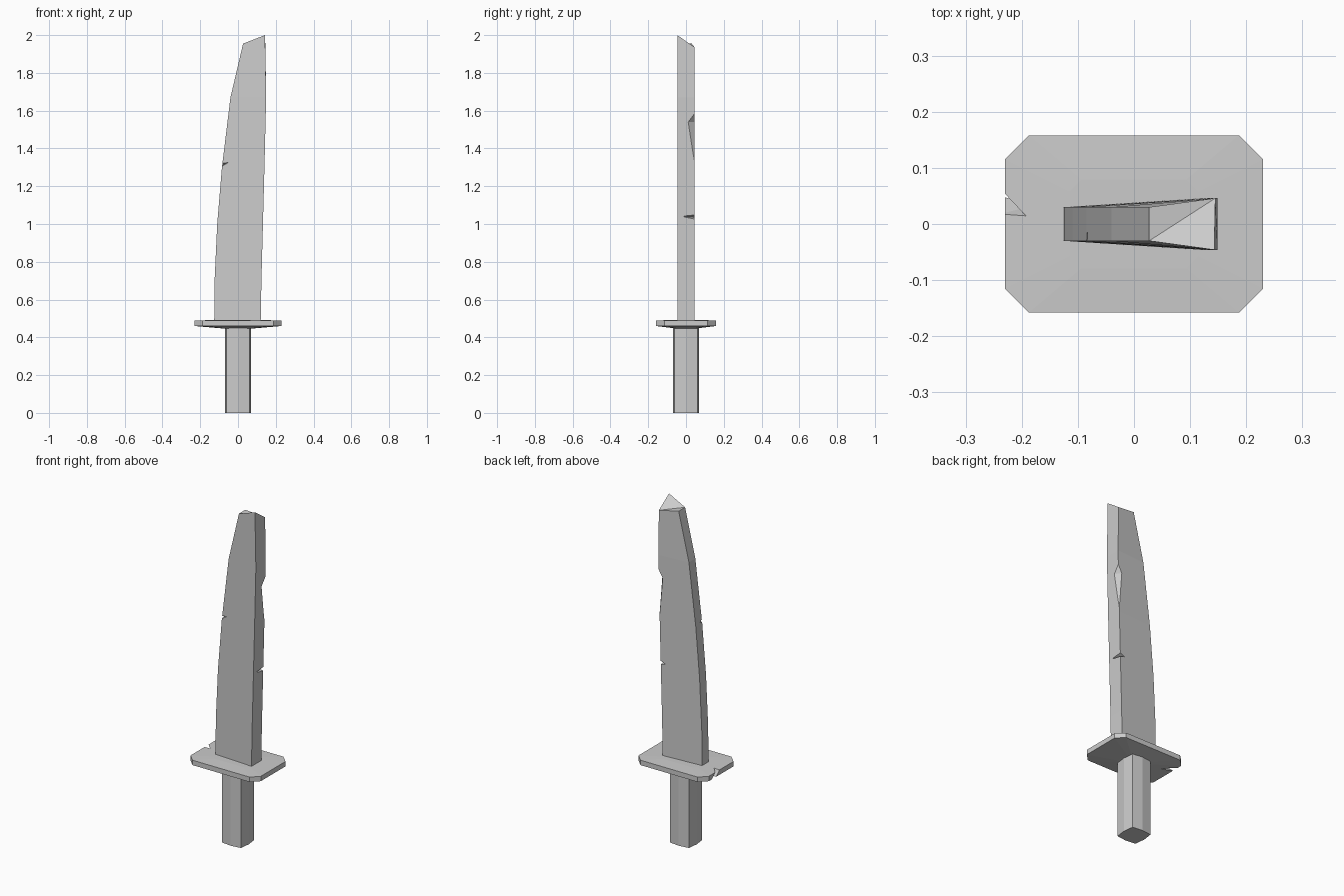
import bpy, bmesh

cube = bpy.data.objects.get("Cube")
if cube:
    bpy.data.objects.remove(cube, do_unlink=True)

grey = bpy.data.materials.new("plain_grey")
grey.use_nodes = True
grey.diffuse_color = (0.6, 0.6, 0.6, 1)
grey.node_tree.nodes["Principled BSDF"].inputs["Base Color"].default_value = (0.6, 0.6, 0.6, 1)


def make_object(name, bm):
    bmesh.ops.recalc_face_normals(bm, faces=bm.faces)
    mesh = bpy.data.meshes.new(name)
    bm.to_mesh(mesh)
    bm.free()
    mesh.materials.append(grey)
    obj = bpy.data.objects.new(name, mesh)
    bpy.context.collection.objects.link(obj)
    return obj


def loft(name, rings):
    """Skin a stack of equal-length point rings and cap both ends."""
    bm = bmesh.new()
    loops = [[bm.verts.new(p) for p in ring] for ring in rings]
    for low, high in zip(loops, loops[1:]):
        for i in range(len(low)):
            j = (i + 1) % len(low)
            bm.faces.new((low[i], low[j], high[j], high[i]))
    bm.faces.new(loops[0])
    bm.faces.new(loops[-1])
    return make_object(name, bm)


def chip(target, name, points):
    """Cut the convex hull of a few points out of the target."""
    bm = bmesh.new()
    verts = [bm.verts.new(p) for p in points]
    bmesh.ops.convex_hull(bm, input=verts)
    cutter = make_object(name, bm)
    cutter.hide_render = True
    cutter.hide_set(True)
    mod = target.modifiers.new(name, 'BOOLEAN')
    mod.operation = 'DIFFERENCE'
    mod.solver = 'EXACT'
    mod.object = cutter


# Handle: square bar with slightly bowed sides
c, m = 0.062, 0.07
outline = [(-c, -c), (0, -m), (c, -c), (m, 0), (c, c), (0, m), (-c, c), (-m, 0)]
loft("handle", [[(x, y, z) for x, y in outline] for z in (0, 0.46)])

# Guard: chamfered plate with a shallow tapered underside
W, D, C = 0.23, 0.158, 0.043
plate = [(-W, C - D), (C - W, -D), (W - C, -D), (W, C - D),
         (W, D - C), (W - C, D), (C - W, D), (-W, D - C)]
layers = [(0.35, 0.447), (1, 0.46), (1, 0.489), (0.5, 0.492)]
guard = loft("guard", [[(x * s, y * s, z) for x, y in plate] for s, z in layers])
chip(guard, "guard_chip_cutter", [
    (-0.25, 0.066, 0.495), (-0.197, 0.012, 0.495), (-0.25, 0.015, 0.495),
    (-0.25, 0.125, 0.44), (-0.15, 0.04, 0.44), (-0.25, 0.078, 0.44)])

# Blade: wedge section, thin along the cutting edge and thick along the spine
EDGE, SPINE = 0.03, 0.046
profile = [(0.47, -0.126, 0.12), (0.7, -0.124, 0.124), (1.0, -0.11, 0.132),
           (1.3, -0.085, 0.14), (1.67, -0.04, 0.149)]
rings = [[(a, -EDGE, z), (b, -SPINE, z), (b, SPINE, z), (a, EDGE, z)]
         for z, a, b in profile]
rings.append([(0.027, -EDGE, 1.955), (0.143, -SPINE, 2.0),
              (0.145, SPINE, 1.935), (0.027, EDGE, 1.955)])
blade = loft("blade", rings)

# Broken tip: crease running from the cutting edge to the back of the spine
bm = bmesh.new()
bm.from_mesh(blade.data)
tip = max(bm.faces, key=lambda f: f.calc_center_median().z)
ends = [v for v in tip.verts if (v.co.x > 0.1) == (v.co.y > 0)]
bmesh.utils.face_split(tip, ends[0], ends[1])
bm.to_mesh(blade.data)
bm.free()

# Chips in the blade
chip(blade, "edge_chip_cutter", [
    (-0.11, -0.05, 1.285), (-0.11, -0.05, 1.325), (-0.05, -0.032, 1.326),
    (-0.05, -0.05, 1.326), (-0.086, -0.01, 1.31), (-0.11, -0.01, 1.31)])
chip(blade, "spine_nick_cutter", [
    (0.128, -0.015, 1.04), (0.16, -0.015, 1.04), (0.16, 0.06, 1.06),
    (0.16, 0.06, 1.015), (0.1, 0.05, 1.035), (0.1, 0.06, 1.035)])
chip(blade, "spine_chip_cutter", [
    (0.147, 0.01, 1.54), (0.147, 0.046, 1.585), (0.12, 0.046, 1.54),
    (0.14, 0.046, 1.32), (0.18, 0.08, 1.54)])
